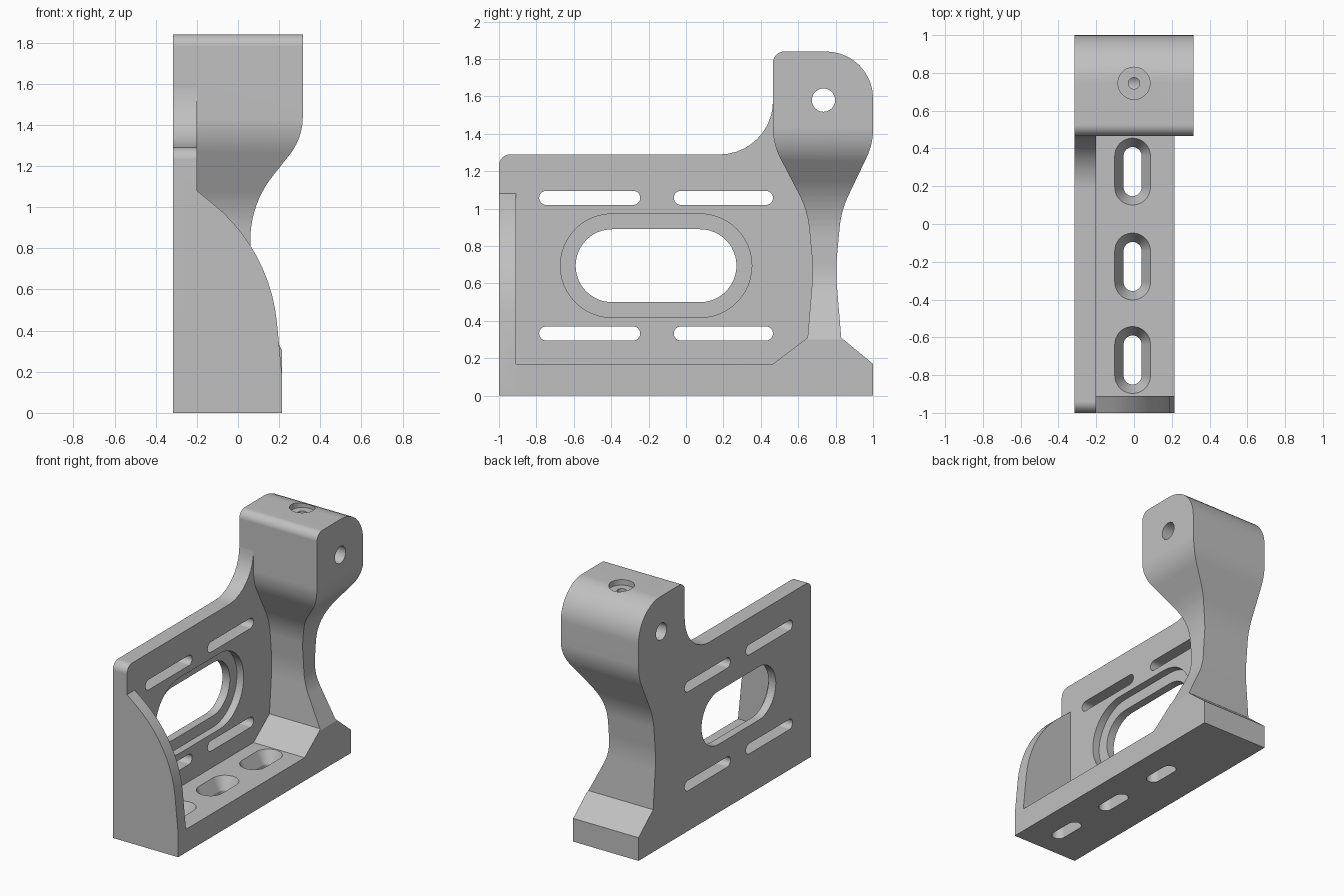
import bpy, bmesh, math
from mathutils import Vector

cube = bpy.data.objects.get("Cube")
if cube:
    bpy.data.objects.remove(cube)

grey = bpy.data.materials.new("plain grey")
grey.use_nodes = True
grey.diffuse_color = (0.53, 0.53, 0.53, 1)
grey.node_tree.nodes["Principled BSDF"].inputs["Base Color"].default_value = (0.53, 0.53, 0.53, 1)


def outline(corners, steps=10):
    """Closed 2D outline; a corner with a third value is rounded to that radius."""
    pts = []
    for i, c in enumerate(corners):
        p = Vector(c[:2])
        if len(c) == 2:
            pts.append(p)
            continue
        a = (Vector(corners[i - 1][:2]) - p).normalized()
        b = (Vector(corners[(i + 1) % len(corners)][:2]) - p).normalized()
        half = a.angle(b) / 2
        centre = p + (a + b).normalized() * c[2] / math.sin(half)
        start = p + a * c[2] / math.tan(half) - centre
        end = p + b * c[2] / math.tan(half) - centre
        sweep = math.pi - 2 * half
        for k in range(steps + 1):
            t = k / steps
            pts.append(centre + (start * math.sin((1 - t) * sweep)
                                 + end * math.sin(t * sweep)) / math.sin(sweep))
    return pts


def slot(u0, u1, v0, v1, grow=0.0, steps=12):
    """Stadium outline filling a rectangle; a square gives a circle."""
    u0, u1, v0, v1 = u0 - grow, u1 + grow, v0 - grow, v1 + grow
    r = min(u1 - u0, v1 - v0) / 2
    pts = []
    for cu, cv, q in ((u1 - r, v1 - r, 0), (u0 + r, v1 - r, 1),
                      (u0 + r, v0 + r, 2), (u1 - r, v0 + r, 3)):
        for k in range(steps + 1):
            a = (q + k / steps) * math.pi / 2
            p = Vector((cu + r * math.cos(a), cv + r * math.sin(a)))
            if not pts or min((p - pts[-1]).length, (p - pts[0]).length) > 1e-5:
                pts.append(p)
    return pts


PLACE = {"x": lambda p, d: (d, p.x, p.y),
         "y": lambda p, d: (p.x, d, p.y),
         "z": lambda p, d: (p.x, p.y, d)}


def loft(name, axis, *sections):
    """Solid through (depth, outline) sections along an axis."""
    bm = bmesh.new()
    rings = [[bm.verts.new(PLACE[axis](p, d)) for p in pts] for d, pts in sections]
    bm.faces.new(rings[0])
    bm.faces.new(rings[-1])
    for lo, hi in zip(rings, rings[1:]):
        for i in range(len(lo)):
            bm.faces.new((lo[i - 1], lo[i], hi[i], hi[i - 1]))
    bmesh.ops.recalc_face_normals(bm, faces=bm.faces)
    mesh = bpy.data.meshes.new(name)
    bm.to_mesh(mesh)
    bm.free()
    mesh.materials.append(grey)
    obj = bpy.data.objects.new(name, mesh)
    bpy.context.collection.objects.link(obj)
    return obj


def prism(name, axis, a, b, pts):
    return loft(name, axis, (a, pts), (b, pts))


def combine(target, other, operation):
    mod = target.modifiers.new("combine", "BOOLEAN")
    mod.operation, mod.object, mod.solver = operation, other, "EXACT"
    bpy.context.view_layer.objects.active = target
    bpy.ops.object.modifier_apply(modifier=mod.name)
    bpy.data.objects.remove(other)


BACK, INNER, EDGE, FLOOR = -0.315, -0.2, 0.215, 0.17

# Waisted column: side profile intersected with front profile
column = prism("bracket", "x", BACK, 0.4, outline([
    (0.465, 0), (1, 0), (1, FLOOR), (0.83, 0.31), (0.80, 0.67, 1.0),
    (0.83, 0.99, 0.5), (1, 1.345, 0.35), (1, 1.84, 0.25), (0.465, 1.84, 0.06),
    (0.465, 1.345, 0.35), (0.65, 0.99, 0.5), (0.68, 0.67, 1.0),
    (0.65, 0.31), (0.465, FLOOR)]))
front_shape = prism("front_shape", "y", 0.3, 1.2, outline([
    (-0.5, -0.1), (EDGE, -0.1), (EDGE, 0.3), (0.06, 0.61, 0.4),
    (0.06, 1.015, 0.5), (0.315, 1.335, 0.3), (0.315, 2), (-0.5, 2)]))
combine(column, front_shape, "INTERSECT")

# Upright plate, base and curved end gusset
plate = prism("plate", "x", BACK, INNER, outline([
    (-1, 0), (0.74, 0), (0.74, 1.4), (0.5, 1.58), (0.465, 1.58),
    (0.465, 1.29, 0.285), (-1, 1.29, 0.06)]))
base = prism("base", "z", 0, FLOOR, outline([
    (BACK, -1), (EDGE, -1), (EDGE, 0.6), (BACK, 0.6)]))
gusset = prism("gusset", "y", -1, -0.91, outline([
    (-0.25, 0), (EDGE, 0), (EDGE, FLOOR), (0.155, 0.795, 0.85),
    (INNER, 1.08), (-0.25, 1.08)]))
for part in (plate, base, gusset):
    combine(column, part, "UNION")

cutters = []

# Stepped window and four slots in the plate
window = (-0.59, 0.27, 0.5, 0.89)
cutters.append(prism("window", "x", -0.5, -0.1, slot(*window)))
cutters.append(prism("window_step", "x", -0.255, -0.1, slot(*window, grow=0.082)))
for y0, y1 in ((-0.785, -0.245), (-0.065, 0.465)):
    for z0 in (0.295, 1.02):
        cutters.append(prism("plate_slot", "x", -0.5, -0.1, slot(y0, y1, z0, z0 + 0.075)))

# Countersunk mounting slots in the base
for y in (-0.72, -0.225, 0.2775):
    hole = (-0.055, 0.04, y - 0.13, y + 0.13)
    cutters.append(loft("base_slot", "z", (-0.1, slot(*hole)), (0.08, slot(*hole)),
                        (FLOOR, slot(*hole, grow=0.047)), (0.2, slot(*hole, grow=0.047))))

# Cross bore and counterbored screw hole in the head
cutters.append(prism("cross_bore", "x", -0.5, 0.5, slot(0.673, 0.797, 1.518, 1.642)))
cutters.append(prism("screw_recess", "z", 1.80, 2, slot(-0.085, 0.085, 0.66, 0.83)))
cutters.append(prism("screw_hole", "z", 1.58, 2, slot(-0.03, 0.03, 0.715, 0.775)))
for cutter in cutters:
    combine(column, cutter, "DIFFERENCE")

# Smooth the curved surfaces, keep edges crisp
bpy.ops.object.select_all(action="DESELECT")
column.select_set(True)
bpy.context.view_layer.objects.active = column
bpy.ops.object.shade_smooth_by_angle(angle=math.radians(20))
weighted = column.modifiers.new("weighted normals", "WEIGHTED_NORMAL")
weighted.keep_sharp = True
